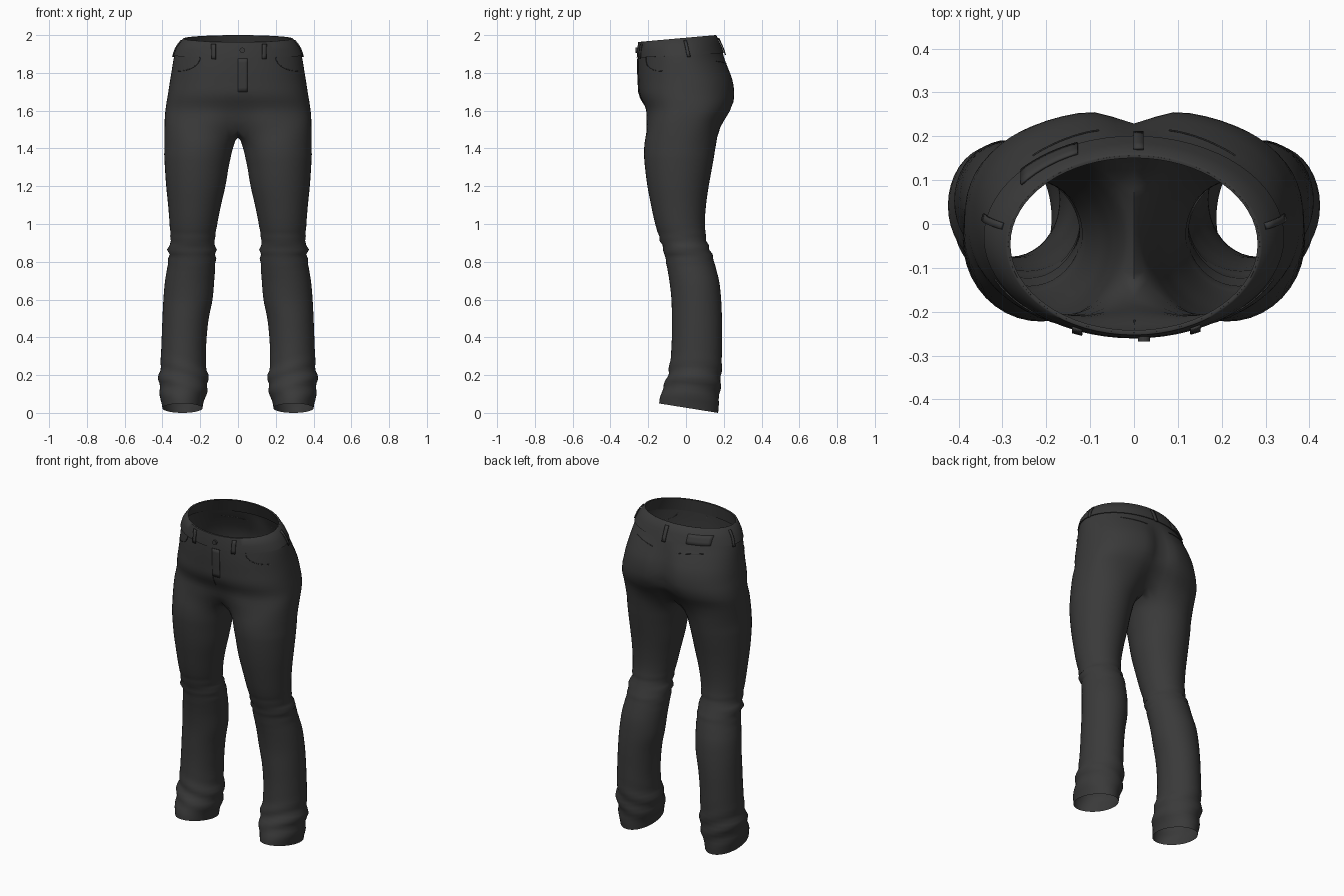
import bpy, bmesh, math
from mathutils import Vector

if "Cube" in bpy.data.objects:
    bpy.data.objects.remove(bpy.data.objects["Cube"])

cloth = bpy.data.materials.new("charcoal cloth")
cloth.diffuse_color = (0.042, 0.042, 0.042, 1)
cloth.use_nodes = True
cloth.node_tree.nodes["Principled BSDF"].inputs["Base Color"].default_value = cloth.diffuse_color

# hips: z, half width, front y, back y, front notch, back notch, roundness
HIPS = [
    (1.53, .390, -.222, .200, .055, .08, .75), (1.60, .386, -.215, .245, .015, .05, .80),
    (1.68, .372, -.245, .262, 0, .035, .85), (1.76, .360, -.252, .255, 0, .03, .90),
    (1.84, .348, -.255, .225, 0, .015, .95), (1.90, .338, -.255, .197, 0, 0, 1),
    (1.95, .320, -.253, .178, 0, 0, 1), (2.00, .287, -.248, .156, 0, 0, 1)]
# leg: z, inner x, outer x, front y, back y
LEG = [
    (0.00, .188, .400, -.142, .170), (0.05, .178, .410, -.135, .174), (0.10, .162, .415, -.120, .177),
    (0.17, .158, .420, -.100, .185), (0.22, .165, .412, -.090, .188), (0.30, .170, .408, -.080, .190),
    (0.40, .166, .404, -.075, .190), (0.50, .155, .400, -.075, .190), (0.60, .135, .395, -.077, .186),
    (0.70, .126, .386, -.088, .175), (0.80, .119, .370, -.105, .150), (0.84, .118, .366, -.114, .138),
    (0.87, .116, .372, -.122, .126), (0.90, .124, .357, -.134, .110), (1.00, .110, .362, -.163, .100),
    (1.10, .090, .370, -.185, .106), (1.20, .067, .380, -.204, .120), (1.30, .050, .387, -.217, .138),
    (1.38, .033, .391, -.223, .152), (1.44, .016, .392, -.224, .165)]
OUT, INN = 33, 11          # points on the outer arc and between the legs
TH0 = math.radians(35)


def sample(table, z):
    """Smooth interpolation of a table of rows at height z."""
    i = max(k for k in range(len(table) - 1) if k == 0 or table[k][0] <= z + 1e-6)
    p1, p2 = table[i], table[i + 1]
    p0, p3 = table[max(i - 1, 0)], table[min(i + 2, len(table) - 1)]
    u = (z - p1[0]) / (p2[0] - p1[0])
    res = []
    for a, b, c, d, in zip(p0[1:], p1[1:], p2[1:], p3[1:]):
        m1, m2 = (c - a) / 2, (d - b) / 2
        res.append(b + m1 * u + (3 * (c - b) - 2 * m1 - m2) * u * u + (m1 + m2 - 2 * (c - b)) * u ** 3)
    return res


def hip(z, a, off=0):
    """Point on the hip surface; a runs from 0 at the front to pi at the back."""
    X, yf, yb, nf, nb, e = sample(HIPS, z)
    yc, ry = (yf + yb) / 2, (yb - yf) / 2
    s, c = max(math.sin(a), 0), math.cos(a)
    x = (X + off) * s ** e
    y = yc - math.copysign((ry + off) * abs(c) ** e, c)
    notch = math.exp(-(x / .06) ** 2)
    y += nf * notch if c > 0 else -nb * notch
    drop = .036 * max(0, (z - 1.7) / .3) * (1 + c) / 2
    return Vector((x, y, z - drop))


def on_hip(x, z, back=False, off=.003):
    """Point on the hips at a given x, on the front or back."""
    row = sample(HIPS, z)
    a = math.asin(min(1, (abs(x) / row[0]) ** (1 / row[5])))
    p = hip(z, math.pi - a if back else a, off)
    p.x = math.copysign(p.x, x)
    return p


def leg(z, th, off=0):
    """Point on the leg surface with soft folds at knee and hem."""
    xi, xo, yf, yb = sample(LEG, z)
    fold = .006 * math.exp(-((z - .87) / .07) ** 2) * math.sin(z * 110 + 2 * math.sin(th))
    fold += .006 * math.exp(-((z - .16) / .09) ** 2) * math.sin(z * 60 + 3 * math.cos(th))
    c, s = math.cos(th), math.sin(th)
    x = (xi + xo) / 2 - ((xo - xi) / 2 + fold + off) * c
    y = (yf + yb) / 2 - ((yb - yf) / 2 + fold + off) * s
    lift = .05 * max(0, 1 - z / .3) * (1 + s) / 2
    return Vector((x, y, z + lift))


def finish(name, bm, angle=50):
    me = bpy.data.meshes.new(name)
    bmesh.ops.recalc_face_normals(bm, faces=bm.faces)
    bm.to_mesh(me)
    bm.free()
    me.materials.append(cloth)
    ob = bpy.data.objects.new(name, me)
    bpy.context.collection.objects.link(ob)
    bpy.ops.object.select_all(action='DESELECT')
    ob.select_set(True)
    bpy.context.view_layer.objects.active = ob
    bpy.ops.object.shade_smooth_by_angle(angle=math.radians(angle))
    return ob


def loft(bm, rings, closed):
    """Skin equal-length rings of vertices."""
    n = len(rings[0])
    for r, s in zip(rings, rings[1:]):
        for i in range(n if closed else n - 1):
            j = (i + 1) % n
            bm.faces.new((r[i], r[j], s[j], s[i]))


arc = [math.pi * i / (OUT - 1) for i in range(OUT)]
thetas = [TH0 + (2 * math.pi - 2 * TH0) * i / (OUT - 1) for i in range(OUT)]
thetas += [2 * math.pi - TH0 + 2 * TH0 * (i + 1) / (INN + 1) for i in range(INN)]

# trousers: open hip arcs above the crotch, closed leg rings below
bm = bmesh.new()
for side in (1, -1):
    def ring(points):
        return [bm.verts.new((p.x * side, p.y, p.z)) for p in points]
    hips = [ring([hip(1.53 + .47 * k / 20, a) for a in arc]) for k in range(21)]
    front, back = hips[0][0].co, hips[0][-1].co
    saddle = []
    for i in range(INN):
        u = (i + 1) / (INN + 1)
        p = back.lerp(front, u)
        p.z -= .05 * math.sin(math.pi * u)
        saddle.append(p)
    crotch = hips[0] + ring(saddle)
    legs = [ring([leg(1.44 * k / 60, t) for t in thetas]) for k in range(61)]
    loft(bm, hips, False)
    loft(bm, legs + [crotch], True)
bmesh.ops.remove_doubles(bm, verts=bm.verts, dist=.0005)
for _ in range(4):
    bmesh.ops.smooth_vert(bm, verts=[v for v in bm.verts if 1.38 < v.co.z < 1.64], factor=.4,
                          use_axis_x=True, use_axis_y=True, use_axis_z=True)
finish("trousers", bm, 70)

# waistband: thin doubled strip around the top
bm = bmesh.new()
full = [(a, 1) for a in arc] + [(a, -1) for a in reversed(arc[1:-1])]
rings = []
for z, off in ((1.905, 0), (1.905, .006), (1.95, .006), (1.998, .005), (2.0, .001), (1.998, -.006), (1.91, -.006)):
    pts = [(hip(z, a, off), s) for a, s in full]
    rings.append([bm.verts.new((p.x * s, p.y, p.z)) for p, s in pts])
loft(bm, rings, True)
finish("waistband", bm)


def plate(name, point, us, vs, thick=.006):
    """Thin patch following a surface function point(u, v)."""
    bm = bmesh.new()
    loft(bm, [[bm.verts.new(point(u, v)) for u in us] for v in vs], False)
    ob = finish(name, bm)
    mod = ob.modifiers.new("thickness", 'SOLIDIFY')
    mod.thickness, mod.offset = thick, 0
    return ob


def steps(a, b, n):
    return [a + (b - a) * i / n for i in range(n + 1)]


# belt loops around the waistband
loop_z = steps(1.895, 1.985, 4)
for name, x, back in (("front_loop_left", -.125, False), ("front_loop_right", .135, False),
                      ("back_loop", .01, True)):
    plate(name, lambda u, v: on_hip(u, v, back, .011), steps(x - .011, x + .011, 2), loop_z)
for name, s in (("side_loop_right", 1), ("side_loop_left", -1)):
    def side_point(a, z):
        p = hip(z, a, .011)
        return Vector((p.x * s, p.y, p.z))
    plate(name, side_point, steps(1.72, 1.79, 2), loop_z)

# plain patch on the back of the waistband and fly flap at the front
plate("back_patch", lambda u, v: on_hip(u, v, True, .009), steps(-.25, -.125, 8), steps(1.91, 1.965, 3))
plate("fly_flap", lambda u, v: on_hip(u, v, False, .002), steps(.001, .05, 4), steps(1.70, 1.90, 8), .004)

# waist button
bpy.ops.mesh.primitive_cylinder_add(vertices=16, radius=.014, depth=.012,
                                    location=on_hip(.022, 1.95, False, .010), rotation=(math.pi / 2, 0, 0))
button = bpy.context.object
button.name = "waist_button"
button.data.materials.append(cloth)


def seam(name, pts, radius=.002):
    """Raised stitch line through points."""
    cu = bpy.data.curves.new(name, 'CURVE')
    cu.dimensions = '3D'
    cu.bevel_depth, cu.bevel_resolution = radius, 1
    sp = cu.splines.new('POLY')
    sp.points.add(len(pts) - 1)
    for q, p in zip(sp.points, pts):
        q.co = (*p, 1)
    cu.materials.append(cloth)
    bpy.context.collection.objects.link(bpy.data.objects.new(name, cu))


# fly seam, front pocket curves and back pocket tops
seam("fly_seam", [on_hip(.001, z, False, .002) for z in steps(1.63, 1.90, 12)])
for tag, s in (("right", 1), ("left", -1)):
    seam("front_pocket_" + tag, [on_hip(s * (.325 - .125 * math.cos(t)), 1.905 - .085 * math.sin(t), False, .001)
                                 for t in steps(0, 1.5, 12)])
    seam("back_pocket_" + tag, [on_hip(s * x, 1.85 + .1 * (x - .08), True, .001) for x in steps(.08, .23, 10)])
